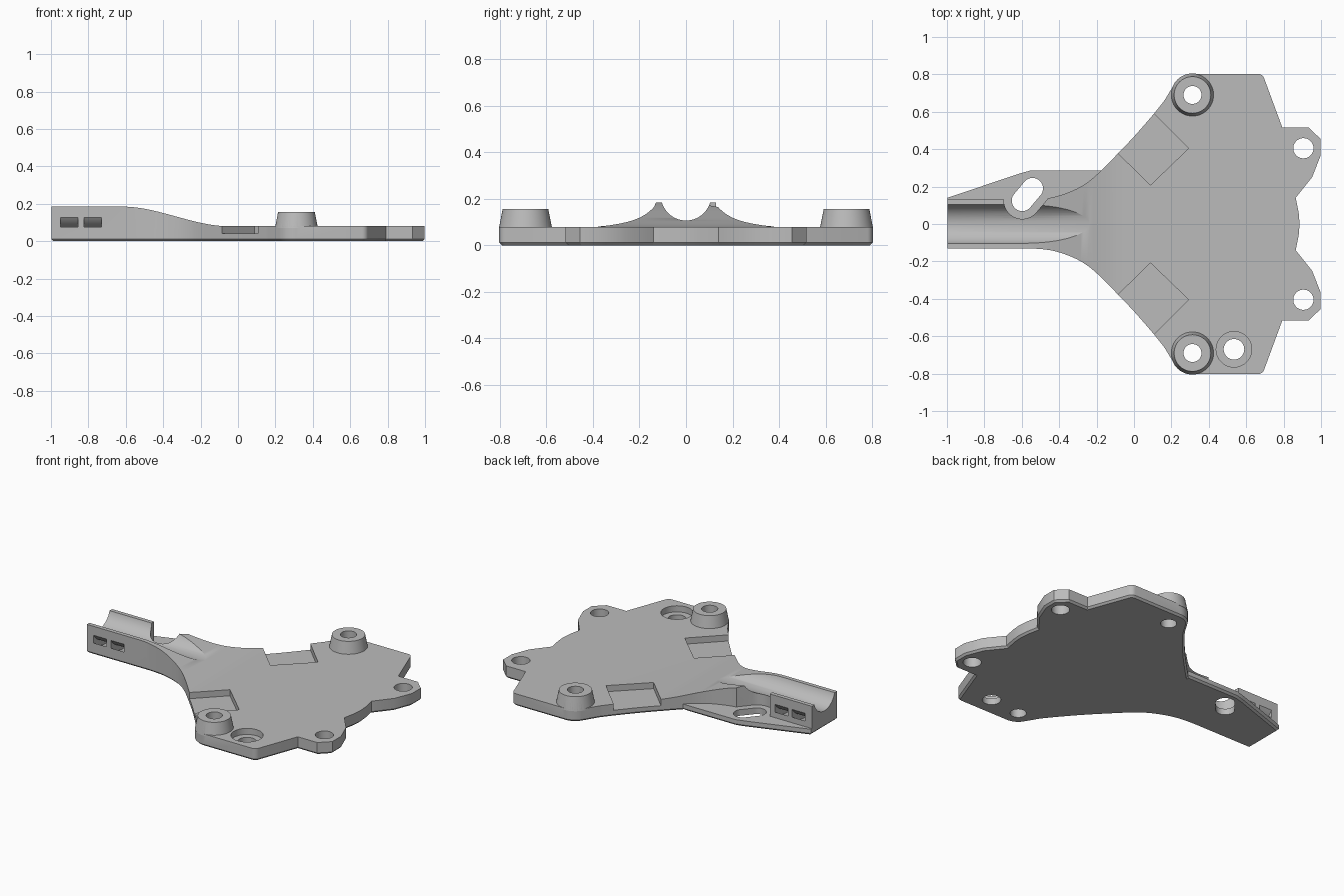
import bpy, bmesh
from math import cos, sin, pi, radians, atan2
from mathutils import Vector, Matrix

if "Cube" in bpy.data.objects:
    bpy.data.objects.remove(bpy.data.objects["Cube"])

PLATE, FLOOR, HANDLE = 0.08, 0.04, 0.185
AXIS_Z = 0.215      # height of the groove axis
BOSS = (0.31, 0.69)

grey = bpy.data.materials.new("mid_grey")
grey.use_nodes = True
COLOUR = (0.5, 0.5, 0.5, 1)
grey.diffuse_color = COLOUR
grey.node_tree.nodes["Principled BSDF"].inputs["Base Color"].default_value = COLOUR


def finish(bm, name):
    bmesh.ops.recalc_face_normals(bm, faces=bm.faces)
    mesh = bpy.data.meshes.new(name)
    bm.to_mesh(mesh)
    bm.free()
    mesh.materials.append(grey)
    ob = bpy.data.objects.new(name, mesh)
    bpy.context.collection.objects.link(ob)
    return ob


def prism(name, pts, lo, hi, upright=False, chamfer=0):
    """Extrude a 2D outline along z, or along y when upright."""
    bm = bmesh.new()
    place = (lambda p: (p[0], lo, p[1])) if upright else (lambda p: (p[0], p[1], lo))
    face = bm.faces.new([bm.verts.new(place(p)) for p in pts])
    bottom = list(face.edges)
    ext = bmesh.ops.extrude_face_region(bm, geom=[face], use_keep_orig=True)
    up = Vector((0, hi - lo, 0) if upright else (0, 0, hi - lo))
    bmesh.ops.translate(bm, vec=up, verts=[v for v in ext["geom"] if isinstance(v, bmesh.types.BMVert)])
    bmesh.ops.recalc_face_normals(bm, faces=bm.faces)
    if chamfer:
        bmesh.ops.bevel(bm, geom=bottom, offset=chamfer, segments=1, affect="EDGES")
    return finish(bm, name)


def cone(name, x, y, lo, hi, r1, r2=None, along_x=False):
    bm = bmesh.new()
    bmesh.ops.create_cone(bm, cap_ends=True, segments=64, radius1=r1,
                          radius2=r1 if r2 is None else r2, depth=hi - lo)
    mid = (lo + hi) / 2
    turn = Matrix.Rotation(pi / 2, 4, "Y") if along_x else Matrix()
    spot = (mid, x, y) if along_x else (x, y, mid)
    bm.transform(Matrix.Translation(spot) @ turn)
    return finish(bm, name)


def combine(ob, tool, op="DIFFERENCE"):
    mod = ob.modifiers.new(tool.name, "BOOLEAN")
    mod.operation, mod.solver, mod.object = op, "EXACT", tool
    bpy.context.view_layer.objects.active = ob
    bpy.ops.object.modifier_apply(modifier=mod.name)
    bpy.data.objects.remove(tool)


def arc(cx, cy, r, a, b, n=12):
    steps = [radians(a + (b - a) * i / n) for i in range(n + 1)]
    return [(cx + r * cos(t), cy + r * sin(t)) for t in steps]


def spline(pts, n=4):
    """Catmull-Rom curve through the points."""
    p = [Vector(q) for q in [pts[0]] + pts + [pts[-1]]]
    out = []
    for a, b, c, d in zip(p, p[1:], p[2:], p[3:]):
        for i in range(n):
            t = i / n
            out.append(tuple(0.5 * (2 * b + (c - a) * t + (2 * a - 5 * b + 4 * c - d) * t * t
                                    + (3 * b - a - 3 * c + d) * t ** 3)))
    return out + [pts[-1]]


def obround(a, b, r):
    ang = atan2(b[1] - a[1], b[0] - a[0]) * 180 / pi
    return arc(*a, r, ang + 90, ang + 270, 24) + arc(*b, r, ang - 90, ang + 90, 24)


# Plate and handle outline, mirrored about the long axis
flank = spline([(-0.56, -0.13), (-0.45, -0.14), (-0.35, -0.17), (-0.27, -0.21), (-0.2, -0.265),
                (-0.1, -0.365), (0, -0.47), (0.1, -0.585), (0.16, -0.66)])
ear = [(0.79, -0.517), (0.93, -0.517), (0.995, -0.455), (0.995, -0.365), (0.95, -0.25),
       (0.862, -0.14), (0.878, -0.06)]
half = ([(-1, -0.13)] + flank + arc(BOSS[0], -BOSS[1], 0.113, 216, 270)
        + arc(0.66, -0.768, 0.035, 270, 340, 5) + ear)
outline = half + [(0.883, 0)] + [(x, -y) for x, y in reversed(half)]
body = prism("bracket_plate", outline, 0, 0.3, chamfer=0.012)

# Side profile: tall handle easing down to the flat plate
ease = []
for i in range(25):
    t = i / 24
    ease.append((-0.62 + 0.57 * t, HANDLE - (HANDLE - PLATE) * t * t * (3 - 2 * t)))
side = [(-1.1, -0.1), (1.1, -0.1), (1.1, PLATE)] + ease[::-1] + [(-1.1, HANDLE)]
combine(body, prism("side_profile", side, -1, 1, upright=True), "INTERSECT")

# Thin side tab beside the handle
tab = [(-1, 0.08), (-1, 0.14), (-0.62, 0.268), (-0.56, 0.285), (-0.18, 0.285), (-0.18, 0.08)]
combine(body, prism("side_tab", tab, 0, FLOOR, chamfer=0.012), "UNION")

# Rod groove along the handle
combine(body, cone("rod_groove", 0, AXIS_Z, -1.2, 0, 0.108, along_x=True))

# Curved tie channels passing beneath the groove
for x in (-0.905, -0.78):
    channel = cone("tie_channel", 0, AXIS_Z, x - 0.047, x + 0.047, 0.19, along_x=True)
    combine(channel, cone("channel_core", 0, AXIS_Z, x - 0.1, x + 0.1, 0.157, along_x=True))
    combine(body, channel)

# Slanted slot with a clearance recess
slot = ((-0.6, 0.125), (-0.545, 0.19))
combine(body, prism("slot_recess", obround(*slot, 0.098), FLOOR, 0.4))
combine(body, prism("slot", obround(*slot, 0.056), -0.1, 0.4))

for s in (-1, 1):
    # Square pocket open at the slanted flank
    pocket = [(0.03, 0.665), (0.29, 0.405), (0.085, 0.208), (-0.165, 0.455)]
    combine(body, prism("pocket", [(x, s * y) for x, y in pocket], FLOOR, 0.3))
    # Tapered boss with a through hole, and the ear hole
    combine(body, cone("boss", BOSS[0], s * BOSS[1], 0.07, 0.157, 0.115, 0.098), "UNION")
    combine(body, cone("boss_hole", BOSS[0], s * BOSS[1], -0.1, 0.4, 0.048))
    combine(body, cone("ear_hole", 0.903, s * 0.405, -0.1, 0.3, 0.054))

# Counterbored hole beside the right boss
combine(body, cone("counterbore", 0.532, -0.67, FLOOR, 0.3, 0.095))
combine(body, cone("bolt_hole", 0.532, -0.67, -0.1, 0.3, 0.055))

bpy.ops.object.select_all(action="DESELECT")
body.select_set(True)
bpy.context.view_layer.objects.active = body
bpy.ops.object.shade_smooth_by_angle(angle=radians(25))
# Rest on the ground, centred
body.location.x = 0.0025
